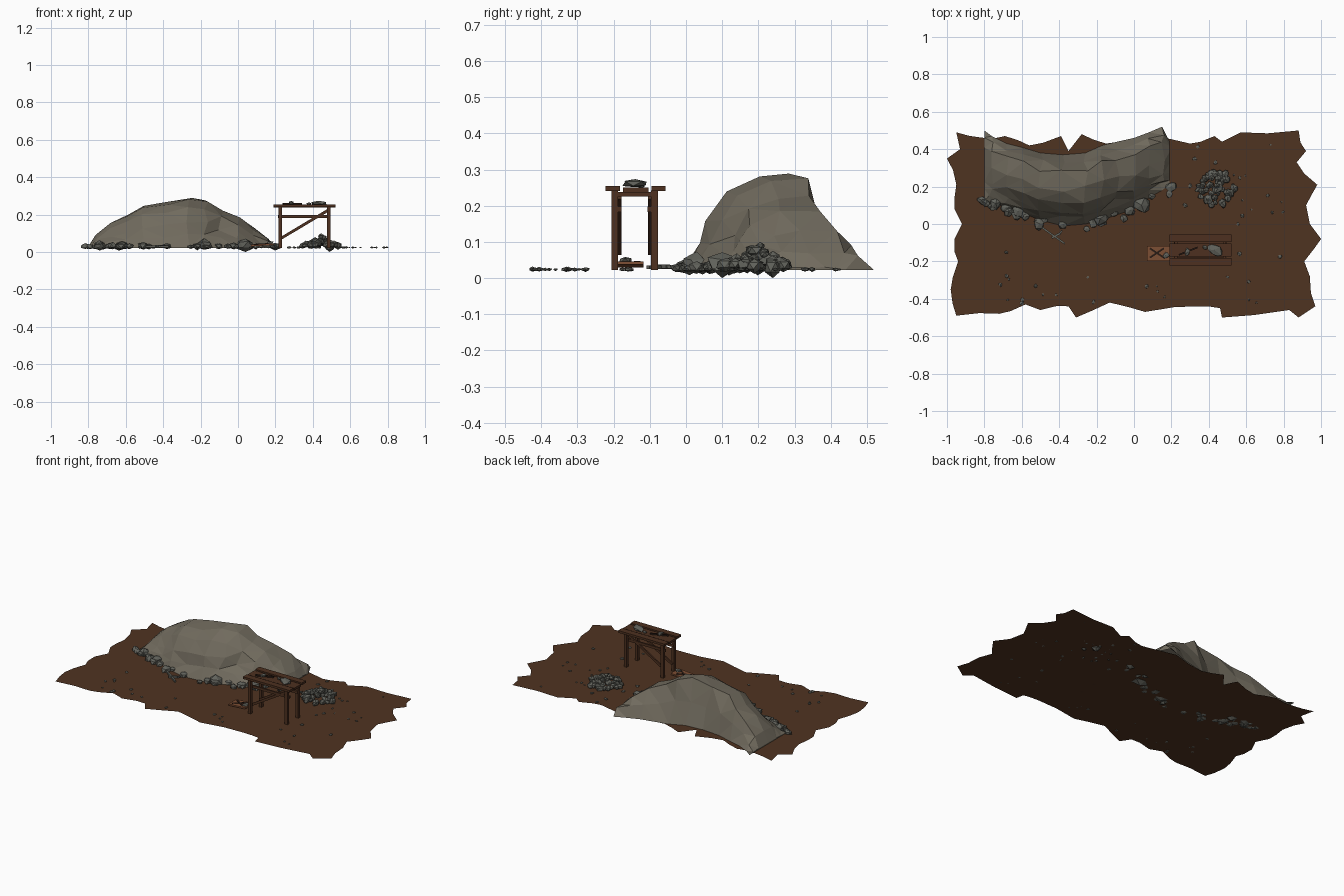
import bpy, bmesh, math, random
from mathutils import Matrix, Vector

random.seed(7)
old = bpy.data.objects.get("Cube")
if old:
    bpy.data.objects.remove(old, do_unlink=True)

GROUND = 0.022


def material(name, rgb):
    m = bpy.data.materials.new(name)
    m.use_nodes = True
    m.diffuse_color = (*rgb, 1)
    m.node_tree.nodes["Principled BSDF"].inputs["Base Color"].default_value = (*rgb, 1)
    return m


soil = material("brown soil", (0.078, 0.033, 0.015))
cliff = material("warm grey stone", (0.165, 0.147, 0.112))
rubble = material("cool grey stone", (0.12, 0.122, 0.105))
wood = material("dark wood", (0.075, 0.03, 0.014))
board = material("reddish board", (0.2, 0.075, 0.033))
dark = material("charred wood", (0.022, 0.011, 0.007))


def finish(name, bm, mat):
    bmesh.ops.recalc_face_normals(bm, faces=bm.faces)
    mesh = bpy.data.meshes.new(name)
    bm.to_mesh(mesh)
    bm.free()
    mesh.materials.append(mat)
    obj = bpy.data.objects.new(name, mesh)
    bpy.context.collection.objects.link(obj)
    return obj


def beam(bm, a, b, width, height):
    """Rectangular bar running from a to b."""
    a, b = Vector(a), Vector(b)
    d = b - a
    turn = d.to_track_quat("X", "Z").to_matrix().to_4x4()
    size = Matrix.Diagonal((d.length, width, height, 1))
    bmesh.ops.create_cube(bm, size=1, matrix=Matrix.Translation((a + b) / 2) @ turn @ size)


def bar(name, a, b, width, height, mat):
    bm = bmesh.new()
    beam(bm, a, b, width, height)
    return finish(name, bm, mat)


def rock(bm, centre, size, rough=0.22):
    """Chipped low-poly stone."""
    made = bmesh.ops.create_icosphere(bm, subdivisions=1, radius=1)["verts"]
    spin = Matrix.Rotation(random.uniform(0, math.tau), 3, "Z")
    for v in made:
        p = v.co * random.uniform(1 - rough, 1 + rough)
        p = Vector(p[i] * size[i] for i in range(3))
        v.co = spin @ p + Vector(centre)


# Ragged sheet of earth, outline in hundredths, clockwise from the back left
outline = [(-95, 49), (-80, 46), (-69, 47), (-56, 42), (-39, 47), (-35, 39), (-28, 48),
           (-15, 43), (8, 48), (30, 43), (43, 47), (47, 44), (57, 49), (88, 50),
           (92, 39), (87, 33), (91, 27), (98, 21), (92, 10), (94, 0), (100, -8),
           (91, -20), (94, -28), (97, -44), (88, -50), (83, -46), (47, -50), (46, -45),
           (35, -44), (6, -47), (-13, -42), (-31, -50), (-35, -44), (-50, -46), (-58, -43),
           (-72, -48), (-95, -49), (-98, -35), (-94, -20), (-96, -8), (-92, 0),
           (-96, 8), (-95, 21), (-100, 35), (-93, 40)]
bm = bmesh.new()
rim = []
for i, p in enumerate(outline):
    q = outline[(i + 1) % len(outline)]
    rim.append(bm.verts.new((p[0] / 100, p[1] / 100, GROUND)))
    gap = math.dist(p, q)
    if gap > 11:
        jog = random.uniform(-0.012, 0.012)
        rim.append(bm.verts.new(((p[0] + q[0]) / 200 + jog, (p[1] + q[1]) / 200 + jog, GROUND)))
bm.faces.new(rim)
bmesh.ops.triangulate(bm, faces=bm.faces)
sheet = finish("ground", bm, soil)
if sheet.data.polygons[0].normal.z < 0:
    sheet.data.flip_normals()

# Crescent cliff: columns of (x, front y, back y, top z) in hundredths
columns = [(-80, 12, 50, 3), (-76, 11, 47, 10), (-68, 9, 43, 16), (-60, 6, 41, 20),
           (-50, 2, 38, 25), (-38, -1, 37, 27), (-26, 0, 38, 30), (-17, 2, 42, 28),
           (-9, 5, 44, 23), (0, 8, 46, 19), (8, 14, 49, 14), (15, 18, 52, 8),
           (19, 21, 44, 3)]
# Section through the cliff: steep face, broad crown, steep back
section = [(0, 0), (0.1, 0.25), (0.18, 0.5), (0.28, 0.8), (0.5, 0.97), (0.76, 1), (0.9, 0.5), (1, 0)]
bm = bmesh.new()
grid = []
for i, (x, front, back, top) in enumerate(columns):
    line = []
    for along, up in section:
        inner = 0 < up and 0 < i < len(columns) - 1
        j = 0.016 if inner else 0
        y = (front + (back - front) * along) / 100
        z = GROUND + (top / 100 - GROUND) * up
        shake = -random.uniform(0, j) if up > 0.95 else random.uniform(-j, j)
        line.append(bm.verts.new((x / 100 + random.uniform(-j, j),
                                  y + random.uniform(-j, j), max(GROUND, z + shake * 0.7))))
    grid.append(line)
for left, right in zip(grid, grid[1:]):
    for k in range(len(section) - 1):
        bm.faces.new((left[k], right[k], right[k + 1], left[k + 1]))
# End walls
bm.faces.new(grid[0])
bm.faces.new(grid[-1])
bmesh.ops.triangulate(bm, faces=bm.faces)
finish("cliff", bm, cliff)

# Fallen rocks along the foot of the cliff
bm = bmesh.new()
for x, front, back, top in columns[:-1]:
    for n in range(5 if x < -45 else 2):
        s = random.uniform(0.012, 0.03)
        rock(bm, (x / 100 + random.uniform(-0.03, 0.05), front / 100 - random.uniform(-0.03, 0.03),
                  GROUND + s * 0.35), (s * 1.2, s, s * 0.75))
for x, y, s in [(-0.62, 0.07, 0.04), (-0.74, 0.11, 0.04), (-0.18, 0.03, 0.045), (0.04, 0.1, 0.05)]:
    rock(bm, (x, y, GROUND + s / 3), (s, s * 0.8, s * 0.7))
finish("fallen_rocks", bm, rubble)

# Heap of broken stone
bm = bmesh.new()
for n in range(60):
    r = 0.095 * math.sqrt(random.random())
    a = random.uniform(0, math.tau)
    s = random.uniform(0.014, 0.027)
    height = 0.065 * (1 - r / 0.095) * random.uniform(0.4, 1)
    rock(bm, (0.44 + r * math.cos(a), 0.19 + r * math.sin(a), GROUND + 0.012 + height), (s, s * 0.8, s * 0.75))
rock(bm, (0.49, 0.24, 0.03), (0.028, 0.025, 0.03), 0)
finish("stone_heap", bm, rubble)

# Scattered pebbles
bm = bmesh.new()
for n in range(110):
    x, y = random.uniform(-0.82, 0.8), random.uniform(-0.43, 0.43)
    if x < 0.25 and y > -0.05 or 0.05 < x < 0.55 and -0.25 < y < 0 or x < 0.5 and -0.27 < y < 0 and n % 4:
        continue
    s = random.uniform(0.005, 0.012)
    rock(bm, (x, y, GROUND + 0.002), (s * 1.2, s, s * 0.6))
finish("pebbles", bm, rubble)

# Work table: planks, legs, rails and braces
X0, X1 = 0.225, 0.485
for name, y, width, z in [("front_plank", -0.202, 0.04, 0.248), ("middle_plank", -0.139, 0.07, 0.244),
                          ("back_plank", -0.076, 0.04, 0.248)]:
    bar(name, (0.19, y, z), (0.52, y, z), width, 0.014, wood)
for side, y, inward in (("front", -0.197, 0.014), ("back", -0.087, -0.014)):
    bar(side + "_rail", (X0 - 0.01, y + inward, 0.19), (X1 + 0.01, y + inward, 0.19), 0.01, 0.016, wood)
    bar(side + "_brace", (X0, y + inward, 0.07), (X1, y + inward, 0.225), 0.009, 0.015, wood)
    for end, x in (("right", X0), ("left", X1)):
        bar(f"{side}_{end}_leg", (x, y, GROUND), (x, y, 0.242), 0.019, 0.019, wood)
for end, x in (("right", X0), ("left", X1)):
    bar(end + "_crossbar", (x, -0.2, 0.232), (x, -0.085, 0.232), 0.016, 0.012, wood)

# Stones and hammer lying on the table
bm = bmesh.new()
rock(bm, (0.43, -0.14, 0.261), (0.045, 0.032, 0.012))
rock(bm, (0.285, -0.15, 0.262), (0.024, 0.014, 0.012))
rock(bm, (0.38, -0.125, 0.257), (0.014, 0.012, 0.008))
finish("table_stones", bm, rubble)
bar("hammer_handle", (0.24, -0.165, 0.257), (0.34, -0.125, 0.257), 0.009, 0.009, dark)

# Marked board on the ground with a painted cross
bar("marked_board", (0.07, -0.157, 0.034), (0.19, -0.157, 0.042), 0.08, 0.009, board)
bm = bmesh.new()
for s in (-1, 1):
    beam(bm, (0.085, -0.155 - s * 0.025, 0.0405), (0.16, -0.155 + s * 0.025, 0.0455), 0.01, 0.004)
finish("painted_cross", bm, dark)
bm = bmesh.new()
rock(bm, (0.17, -0.168, 0.05), (0.02, 0.016, 0.01))
finish("board_stone", bm, rubble)

# Pickaxe dropped in front of the cliff
bar("pickaxe_handle", (-0.49, -0.02, 0.03), (-0.37, -0.105, 0.03), 0.01, 0.01, rubble)
bm = bmesh.new()
beam(bm, (-0.44, -0.075, 0.032), (-0.395, -0.05, 0.032), 0.012, 0.012)
beam(bm, (-0.395, -0.05, 0.032), (-0.385, -0.035, 0.03), 0.009, 0.009)
finish("pickaxe_head", bm, rubble)
